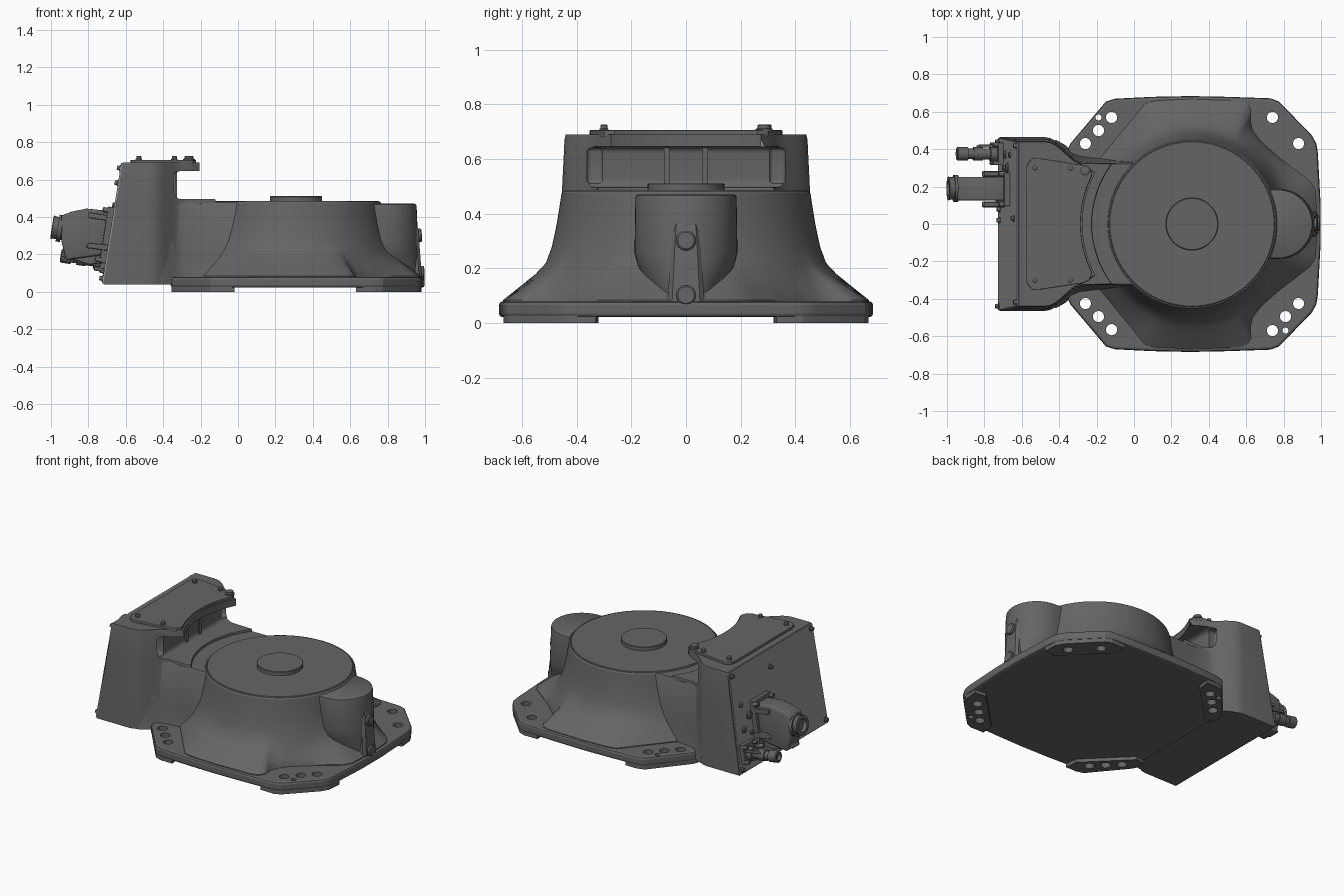
import bpy, bmesh, math
from mathutils import Vector

if "Cube" in bpy.data.objects:
    bpy.data.objects.remove(bpy.data.objects["Cube"])

C = Vector((0.31, 0))                      # centre of the round body
N = Vector((-0.988, 0, 0.154))             # outward normal of the sloped rear panel


def paint(name, v):
    m = bpy.data.materials.new(name)
    m.diffuse_color = (v, v, v, 1)
    m.use_nodes = True
    m.node_tree.nodes["Principled BSDF"].inputs["Base Color"].default_value = m.diffuse_color
    return m


DARK, STEEL = paint("dark_grey", .13), paint("panel_grey", .3)


def finish(ob, angle=32):
    """Apply modifiers, then smooth shade with sharp edges kept."""
    dg = bpy.context.evaluated_depsgraph_get()
    me = bpy.data.meshes.new_from_object(ob.evaluated_get(dg))
    ob.modifiers.clear()
    ob.data = me
    me.shade_smooth()
    me.set_sharp_from_angle(angle=math.radians(angle))
    return ob


def loft(name, rings, bevel=0, seg=2, mat=DARK):
    bm = bmesh.new()
    vs = [[bm.verts.new(p) for p in r] for r in rings]
    n = len(vs[0])
    for a, b in zip(vs, vs[1:]):
        for i in range(n):
            bm.faces.new((a[i], a[(i + 1) % n], b[(i + 1) % n], b[i]))
    bm.faces.new(vs[0][::-1])
    bm.faces.new(vs[-1])
    bmesh.ops.recalc_face_normals(bm, faces=bm.faces)
    me = bpy.data.meshes.new(name)
    bm.to_mesh(me)
    bm.free()
    me.materials.append(mat)
    ob = bpy.data.objects.new(name, me)
    bpy.context.collection.objects.link(ob)
    if bevel:
        m = ob.modifiers.new("bevel", 'BEVEL')
        m.width, m.segments, m.limit_method, m.angle_limit = bevel, seg, 'ANGLE', math.radians(40)
    return finish(ob, 20 if bevel else 32)


def slab(name, pts, z0, z1, bevel=0):      # plan outline extruded upward
    return loft(name, [[(x, y, z) for x, y in pts] for z in (z0, z1)], bevel)


def side(name, pts, y0, y1, bevel=0, seg=2):   # x-z profile extruded along y
    return loft(name, [[(x, y, z) for x, z in pts] for y in (y0, y1)], bevel, seg)


def rod(name, p, d, steps, n=24):
    """Turned part from p along d; steps = (distance, radius) pairs."""
    p, d = Vector(p), Vector(d).normalized()
    a = d.orthogonal().normalized()
    b = d.cross(a)
    ang = [2 * math.pi * i / n for i in range(n)]
    return loft(name, [[p + d * h + (a * math.cos(t) + b * math.sin(t)) * r for t in ang]
                       for h, r in steps])


def cut(ob, tools, angle=32):
    for t in tools:
        m = ob.modifiers.new("cut", 'BOOLEAN')
        m.operation, m.solver, m.object = 'DIFFERENCE', 'EXACT', t
    bpy.context.view_layer.update()
    finish(ob, angle)


def drop(tools):
    for t in tools:
        bpy.data.objects.remove(t)


def mirror(half):                          # close a y>0 outline across the x axis
    return half + [(x, -y) for x, y in reversed(half)]


def arc(r, t0, t1, n):
    return [(C.x + r * math.cos(math.radians(t0 + (t1 - t0) * i / n)),
             r * math.sin(math.radians(t0 + (t1 - t0) * i / n))) for i in range(n + 1)]


# base plate and four foot pads with bolt holes
plate = slab("base_plate", mirror([(-.36, .39), (-.34, .43), (-.15, .655), (-.10, .67), (.10, .68),
             (.3, .684), (.5, .68), (.73, .672), (.775, .655), (.95, .475), (.975, .43), (.983, .38), (.998, .1)]),
             .022, .08, .014)
pads = []
for s in (1, -1):
    for nm, pts in (("rear", [(-.355, .39), (-.355, .33), (-.29, .32), (-.03, .58), (-.02, .665),
                              (-.10, .665), (-.15, .65), (-.34, .42)]),
                    ("front", [(.63, .665), (.64, .58), (.90, .32), (.98, .33), (.972, .425),
                               (.947, .47), (.772, .65), (.73, .667)])):
        pads.append(slab(f"foot_pad_{nm}", [(x, y * s) for x, y in pts], 0, .04))
holes = [(-.26, .43, .03), (-.19, .5, .03), (-.12, .57, .03), (-.19, .57, .016), (.74, .57, .03),
         (.88, .43, .03), (-.26, -.425, .03), (-.19, -.495, .03), (-.12, -.565, .03),
         (.74, -.57, .03), (.81, -.495, .03), (.88, -.425, .03), (.81, -.57, .016)]
drills = [rod("drill", (x, y, -.05), (0, 0, 1), [(0, r), (.2, r)]) for x, y, r in holes]
for ob in [plate] + pads:
    cut(ob, drills, 20)
drop(drills)

# body: flared outline blending up into a round drum
half = [(-.22, .02), (-.2, .33), (.06, .645), (.12, .66), (.3, .668), (.56, .66), (.605, .645),
        (.625, .61), (.622, .55), (.635, .5), (.68, .44), (.77, .36), (.94, .23), (.97, .18), (.98, .02)]
poly = mirror(half)
dense = []
for i, p in enumerate(poly):
    q = poly[(i + 1) % len(poly)]
    k = max(1, round((Vector(q) - Vector(p)).length / .03))
    dense += [Vector(p).lerp(Vector(q), j / k) for j in range(k)]
rings = []
for z, r, w in [(.05, .5, 0), (.085, .5, 0), (.13, .51, .36), (.18, .51, .75), (.22, .512, 1),
                (.28, .49, 1), (.36, .473, 1), (.44, .46, 1), (.475, .455, 1), (.482, .449, 1)]:
    rings.append([(*(C + (p - C).normalized() * ((p - C).length * (1 - w) + r * w)), z) for p in dense])
loft("main_body", rings)
rod("drum_lid", (C.x, 0, .47), (0, 0, 1), [(0, .443), (.012, .443), (.016, .439)], 96)
rod("centre_disc", (C.x, 0, .48), (0, 0, 1), [(0, .14), (.028, .14), (.031, .137)], 64)

# front boss with rib and two plugs
rod_c = [(math.cos(math.pi * (i / 24 - .5)), math.sin(math.pi * (i / 24 - .5))) for i in range(25)]
loft("front_boss", [[(.6, -.185 * k, z)] + [(cx + r * a, r * k2 * b, z) for a, b in rod_c] +
                    [(.6, .185 * k, z)]
     for z, cx, r, k, k2 in [(.06, .79, .185, .6, .6), (.14, .785, .185, .75, .75),
                             (.2, .78, .187, .93, .93), (.26, .775, .188, 1, 1),
                             (.455, .77, .185, 1, 1), (.467, .77, .182, 1, 1), (.471, .77, .174, 1, 1)]])
loft("front_rib", [[(x, y * k, z) for x, y in ((.85, -.06), (xf - .015, -.06), (xf, -.045),
                                               (xf, .045), (xf - .015, .06), (.85, .06))]
                   for z, xf, k in ((.06, .985, 1.15), (.15, .978, 1.05), (.33, .964, .85), (.37, .955, .75), (.40, .93, .6))])
for z, x in ((.30, .966), (.10, .98)):
    rod("rib_plug", (x - .03, 0, z), (1, 0, .05), [(0, .036), (.042, .036), (.047, .03), (.047, .001)])

# neck between body and rear housing
neck = [(-.42, .41), (-.37, .385), (-.33, .35), (-.29, .335), (-.2, .325), (.05, .33)]
loft("neck", [[(x, y * k, z) for x, y in mirror(neck)]
              for z, k in ((.04, 1.1), (.1, 1.07), (.2, 1.03), (.47, 1), (.48, .98))])
slab("neck_step", [(-.40, -.33)] + arc(.535, 217, 143, 24) + [(-.40, .33)], .47, .497, .006)

# rear housing with a sloped back and a scooped top overhang
shape = [(-.48, .465), (-.45, .46), (-.42, .445), (-.385, .415), (-.355, .385), (-.32, .355),
         (-.28, .335), (-.245, .318), (-.225, .3)]
scoop = [(x, y) for x, y in arc(.585, 152, 180, 12)][:-1]
rings = []
for z, k in ((.04, 1), (.48, .975), (.67, .955), (.69, .945)):
    bx = -.72 + (z - .04) * .16
    rings.append([(x, y, z) for x, y in mirror([(bx, .465 * k)] + [(x, y * k) for x, y in shape] + scoop)])
housing = loft("rear_housing", rings)
tools = [side("notch", [(-.335, .497), (0, .497), (0, .645), (-.335, .645)], -.6, .6, .025, 4)]
for s in (1, -1):
    tools.append(side("pocket", [(-.39, .51), (-.2, .51), (-.2, .64), (-.39, .64)],
                      s * .305, s * .362, .014, 3))
cut(housing, tools)
drop(tools)
for s in (1, -1):
    side("window_rib", [(-.36, .48), (-.325, .48), (-.325, .655), (-.36, .655)],
         s * .06, s * .08)

# top cover and its screws
slab("top_cover", mirror([(-.575, .3), (-.565, .33), (-.54, .352), (-.50, .35), (-.27, .315),
                          (-.24, .3), (-.228, .275)] + [(x, y) for x, y in arc(.595, 154, 179, 12)]),
     .68, .706, .004)
for x, y, r in [(-.53, .3, .013), (-.34, .3, .013), (-.53, -.3, .013), (-.34, -.3, .013), (-.262, .285, .024)]:
    rod("cover_screw", (x, y, .70), (0, 0, 1), [(0, r * 1.3), (.01, r * 1.3), (.012, r), (.024, r), (.026, r * .7)], 16)


# rear panel: everything on it is placed by height z, offset u and y
def on_panel(z, u, y):
    return Vector((-.72 + (z - .04) * .16, y, z)) + N * u


def panel_block(name, z0, z1, y0, y1, u0, u1, bevel=.005):
    return loft(name, [[on_panel(z, u, y) for z, y in ((z0, y0), (z0, y1), (z1, y1), (z1, y0))]
                       for u in (u0, u1)], bevel)


loft("rear_panel", [[on_panel(z, u, y) for z, y in ((.045, -.46), (.045, .46), (.688, .438), (.688, -.438))]
                    for u in (-.004, .008)], mat=STEEL)
for z, y in [(.07, .44), (.07, -.44), (.66, .418), (.66, -.418), (.11, .08), (.11, .02), (.58, .03)]:
    rod("panel_screw", on_panel(z, 0, y), N, [(0, .018), (.012, .018), (.013, .012), (.026, .012)], 16)
for z, y, r in [(.37, .3, .026), (.30, .37, .02), (.46, .37, .016), (.26, .30, .014)]:
    rod("port_cap", on_panel(z, 0, y), N, [(0, r), (.014, r), (.02, r * .7)], 20)

# large plug connector with mounting frame
panel_block("large_socket_frame", .15, .45, .095, .275, 0, .04)
side("large_plug_hood", [(-.67, .43), (-.81, .445), (-.89, .428), (-.945, .408), (-.945, .275),
                         (-.92, .17), (-.70, .20)], .125, .252, .014, 3)
rod("large_plug_gland", (-.92, .19, .334), N,
    [(0, .06), (.022, .06), (.022, .072), (.045, .072), (.045, .06), (.062, .06), (.074, .064),
     (.076, .042), (.05, .04)], 32)
for y in (.105, .268):
    side("large_plug_latch", [(-.69, .25), (-.80, .262), (-.815, .235), (-.70, .22)], y - .016, y + .016, .006)
    side("large_plug_lever", [(-.70, .41), (-.80, .425), (-.80, .395), (-.70, .38)], y - .012, y + .012, .005)
    for z in (.165, .43):
        rod("socket_bolt", on_panel(z, .03, y), N, [(0, .014), (.034, .014), (.037, .01)], 12)
side("large_plug_foot", [(-.70, .155), (-.80, .145), (-.86, .165), (-.95, .19), (-.94, .215), (-.70, .22)],
     .15, .23, .008)

# small round connector
panel_block("small_socket_block", .10, .225, .315, .435, 0, .035)
rod("small_plug", on_panel(.155, .02, .375), N,
    [(0, .042), (.05, .042), (.05, .03), (.09, .03), (.09, .036), (.14, .036), (.14, .028),
     (.17, .028), (.17, .037), (.225, .037), (.23, .03), (.23, .022), (.21, .02)], 28)
for y in (.325, .425):
    for z in (.115, .21):
        rod("small_socket_bolt", on_panel(z, .02, y), N, [(0, .011), (.04, .011), (.043, .008)], 12)
side("small_plug_lever", [(-.72, .20), (-.82, .215), (-.845, .20), (-.72, .18)], .408, .424, .005)
